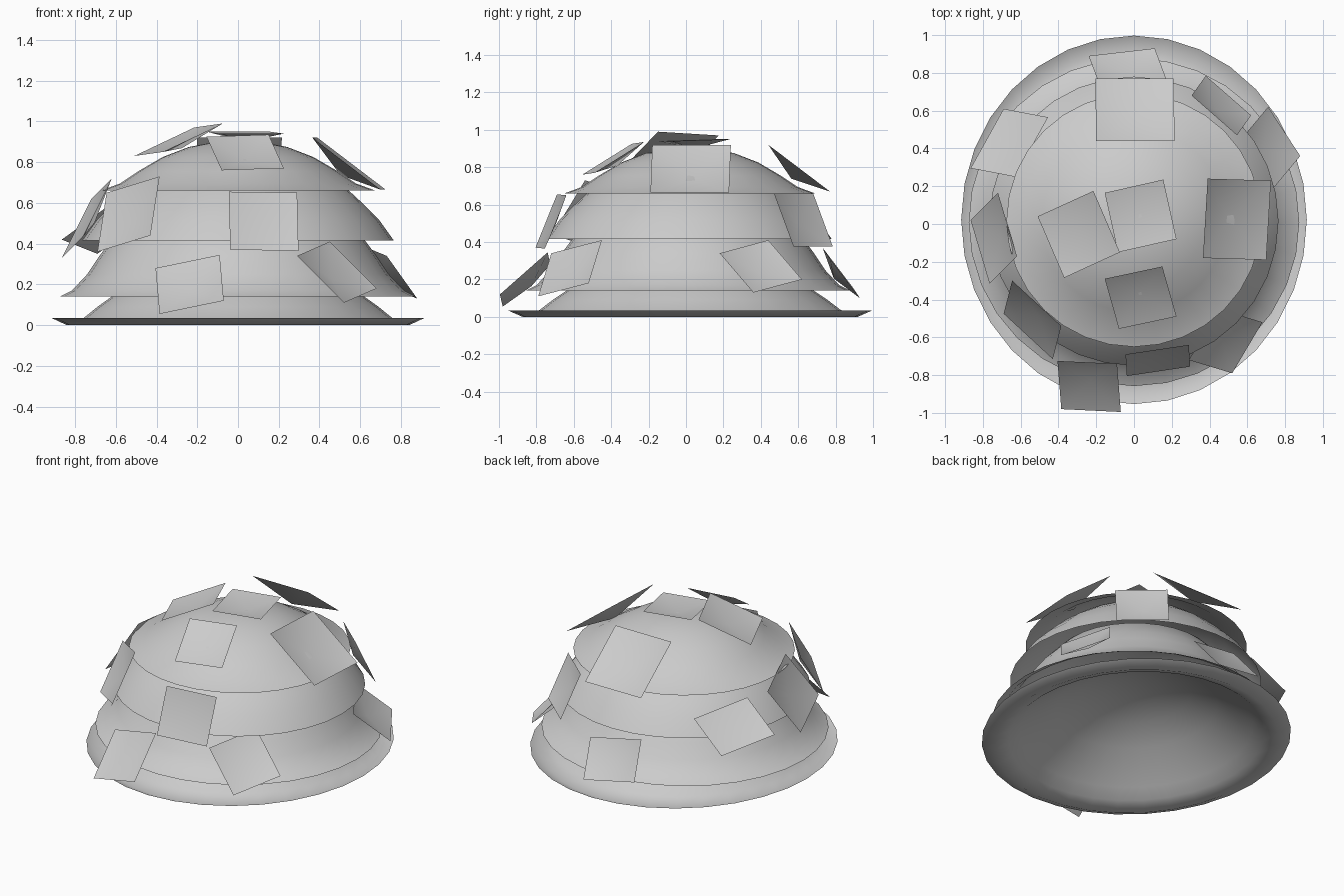
import bpy, bmesh, math
from mathutils import Vector

SEGMENTS = 32


def finish(bm, name):
    mesh = bpy.data.meshes.new(name)
    bm.to_mesh(mesh)
    bm.free()
    for p in mesh.polygons:
        p.use_smooth = True
    obj = bpy.data.objects.new(name, mesh)
    bpy.context.collection.objects.link(obj)
    return obj


def tier(name, profile, y_scale, y_offset):
    """Open dome: profile of (radius, z) from rim up, last point is the apex."""
    bm = bmesh.new()
    rings = []
    for r, z in profile[:-1]:
        ring = []
        for i in range(SEGMENTS):
            a = 2 * math.pi * i / SEGMENTS
            ring.append(bm.verts.new((r * math.cos(a),
                                      r * y_scale * math.sin(a) + y_offset, z)))
        rings.append(ring)
    apex = bm.verts.new((0, y_offset, profile[-1][1]))
    for i in range(SEGMENTS):
        j = (i + 1) % SEGMENTS
        for low, high in zip(rings, rings[1:]):
            bm.faces.new((low[i], low[j], high[j], high[i]))
        bm.faces.new((rings[-1][i], rings[-1][j], apex))
    return finish(bm, name)


def leaf(name, a, b, c, sag):
    """Four-sided leaf card from three neighbouring corners, dished in the middle."""
    a, b, c = Vector(a), Vector(b), Vector(c)
    corners = [a, b, c, a + c - b]
    centre = (a + c) / 2
    normal = (b - a).cross(c - b).normalized()
    if normal.dot(centre - Vector((0, 0, 0.1))) < 0:
        corners.reverse()
        normal.negate()
    bm = bmesh.new()
    rim = [bm.verts.new(p) for p in corners]
    mid = bm.verts.new(centre - normal * sag)
    for i in range(4):
        bm.faces.new((rim[i], rim[(i + 1) % 4], mid))
    return finish(bm, name)


# Stacked foliage tiers
tier("bottom_tier", [(0.915, 0.035), (0.84, 0.0), (0.755, 0.037), (0.69, 0.09),
                     (0.62, 0.14), (0.48, 0.24), (0.32, 0.32), (0.16, 0.365), (0, 0.38)],
     1.066, 0.022)
tier("lower_tier", [(0.875, 0.14), (0.815, 0.17), (0.74, 0.25), (0.68, 0.34),
                    (0.62, 0.42), (0.5, 0.55), (0.3, 0.65), (0, 0.7)], 0.992, 0.01)
tier("upper_tier", [(0.765, 0.415), (0.69, 0.52), (0.62, 0.59), (0.55, 0.655),
                    (0.45, 0.73), (0.25, 0.81), (0, 0.84)], 1.0, 0.015)
tier("top_tier", [(0.675, 0.66), (0.58, 0.695), (0.49, 0.755), (0.37, 0.825),
                  (0.24, 0.875), (0.12, 0.897), (0, 0.905)], 0.993, 0.02)

# Leaf cards on the crown
crown = [
    ((-0.155, 0.165, 0.95), (0.155, 0.235, 0.95), (0.225, -0.08, 0.94)),
    ((-0.51, 0.04, 0.83), (-0.215, 0.175, 0.97), (-0.075, -0.15, 0.99)),
    ((-0.155, -0.29, 0.925), (0.15, -0.225, 0.935), (0.225, -0.49, 0.77)),
    ((0.39, 0.24, 0.92), (0.725, 0.23, 0.665), (0.7, -0.19, 0.665)),
    ((-0.205, 0.77, 0.67), (0.21, 0.77, 0.67), (0.215, 0.44, 0.92)),
]
for i, pts in enumerate(crown):
    leaf(f"crown_leaf_{i + 1}", *pts, sag=0.07 if i > 2 else 0.045)

# Leaf cards around the middle
middle = [
    ((-0.865, 0.02, 0.33), (-0.72, 0.165, 0.62), (-0.62, -0.17, 0.72)),
    ((-0.69, 0.61, 0.35), (-0.455, 0.565, 0.52), (-0.63, 0.25, 0.59)),
    ((-0.645, -0.3, 0.65), (-0.385, -0.54, 0.73), (-0.43, -0.715, 0.44)),
    ((-0.045, -0.69, 0.655), (0.29, -0.64, 0.65), (0.297, -0.755, 0.365)),
    ((0.305, 0.68, 0.66), (0.38, 0.785, 0.375), (0.62, 0.575, 0.375)),
]
for i, pts in enumerate(middle):
    leaf(f"middle_leaf_{i + 1}", *pts, sag=0.03 if i in (1, 3) else 0.045)

# Leaf cards around the base
base = [
    ((0.17, 0.77, 0.31), (-0.18, 0.73, 0.37), (-0.24, 0.89, 0.16)),
    ((-0.405, -0.725, 0.28), (-0.09, -0.74, 0.345), (-0.07, -0.995, 0.12)),
    ((0.29, -0.72, 0.34), (0.45, -0.45, 0.41), (0.68, -0.52, 0.18)),
    ((0.88, 0.36, 0.13), (0.71, 0.62, 0.2), (0.56, 0.44, 0.41)),
]
for i, pts in enumerate(base):
    leaf(f"base_leaf_{i + 1}", *pts, sag=0.05)
